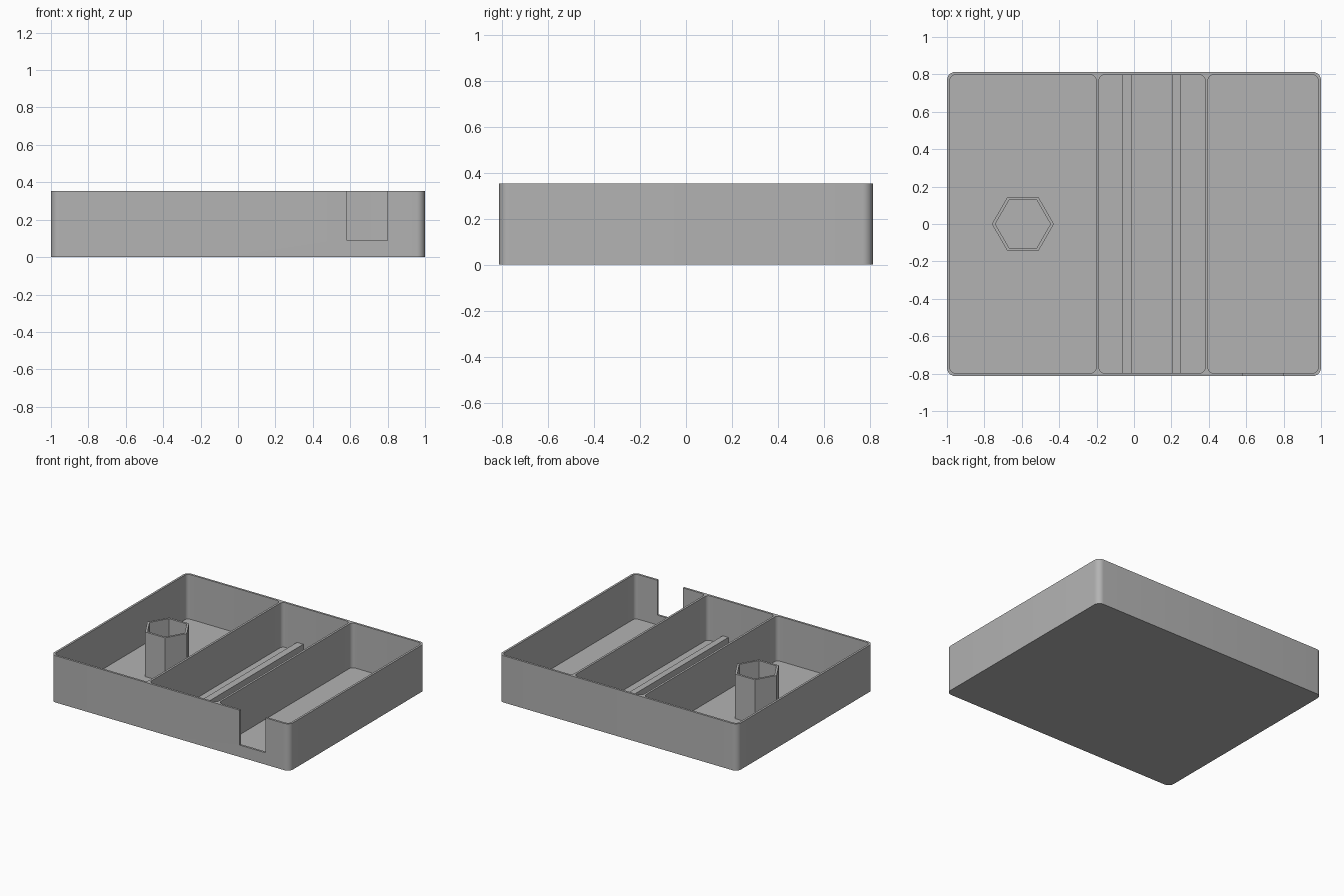
import bpy, bmesh
from math import cos, sin, pi, radians

if "Cube" in bpy.data.objects:
    bpy.data.objects.remove(bpy.data.objects["Cube"], do_unlink=True)

grey = bpy.data.materials.new("plain grey")
grey.use_nodes = True
grey.diffuse_color = (0.45, 0.45, 0.45, 1)
grey.node_tree.nodes["Principled BSDF"].inputs["Base Color"].default_value = (0.45, 0.45, 0.45, 1)

WIDTH, DEPTH, HEIGHT, WALL = 1.0, 0.813, 0.354, 0.016   # half width, half depth
INNER = DEPTH - WALL
FLOOR = WALL


def rounded_outline(x0, x1, y0, y1, r, steps=8):
    """Counter-clockwise outline; r = 0 gives square corners."""
    corners = ((x1 - r, y1 - r), (x0 + r, y1 - r), (x0 + r, y0 + r), (x1 - r, y0 + r))
    if r == 0:
        return list(corners)
    points = []
    for quarter, (cx, cy) in enumerate(corners):
        for i in range(steps + 1):
            a = (quarter + i / steps) * pi / 2
            points.append((cx + r * cos(a), cy + r * sin(a)))
    return points


def hexagon(cx, r):
    return [(cx + r * cos(i * pi / 3), r * sin(i * pi / 3)) for i in range(6)]


def new_object(name, bm):
    bmesh.ops.recalc_face_normals(bm, faces=bm.faces)
    mesh = bpy.data.meshes.new(name)
    bm.to_mesh(mesh)
    bm.free()
    mesh.materials.append(grey)
    obj = bpy.data.objects.new(name, mesh)
    bpy.context.collection.objects.link(obj)
    return obj


def prism(name, outline, z0, z1):
    bm = bmesh.new()
    base = bm.faces.new([bm.verts.new((x, y, z0)) for x, y in outline])
    top = bmesh.ops.extrude_face_region(bm, geom=[base], use_keep_orig=True)["geom"]
    bmesh.ops.translate(bm, vec=(0, 0, z1 - z0),
                        verts=[v for v in top if isinstance(v, bmesh.types.BMVert)])
    return new_object(name, bm)


def cut(target, cutter):
    cutter.hide_render = True
    bpy.context.view_layer.objects.active = target
    mod = target.modifiers.new("cut", 'BOOLEAN')
    mod.operation, mod.solver, mod.object = 'DIFFERENCE', 'EXACT', cutter
    bpy.ops.object.modifier_apply(modifier=mod.name)
    bpy.data.objects.remove(cutter, do_unlink=True)


# Tray: rounded block with three compartments hollowed out
tray = prism("tray", rounded_outline(-WIDTH, WIDTH, -DEPTH, DEPTH, 0.045), 0, HEIGHT)
for x0, x1 in ((-0.984, -0.203), (-0.187, 0.38), (0.396, 0.984)):
    cut(tray, prism("compartment_cutter", rounded_outline(x0, x1, -INNER, INNER, 0.029),
                    FLOOR, HEIGHT + 0.1))

# Notch in the front wall
cut(tray, prism("notch_cutter", rounded_outline(0.583, 0.798, -DEPTH - 0.1, -INNER + 0.01, 0),
                0.09, HEIGHT + 0.1))

bpy.ops.object.select_all(action='DESELECT')
tray.select_set(True)
bpy.context.view_layer.objects.active = tray
bpy.ops.object.shade_smooth_by_angle(angle=radians(30))

# Two low rails along the middle compartment
for name, x0, x1 in (("right_rail", -0.064, -0.011), ("left_rail", 0.203, 0.251)):
    prism(name, rounded_outline(x0, x1, -INNER, INNER, 0), FLOOR - 0.005, 0.08)

# Hollow hexagonal post, open down to the floor
bm = bmesh.new()
rings = [[bm.verts.new((x, y, z)) for x, y in hexagon(-0.594, r)]
         for r, z in ((0.166, FLOOR), (0.166, HEIGHT), (0.1475, HEIGHT), (0.1475, FLOOR))]
for k in range(4):
    a, b = rings[k], rings[(k + 1) % 4]
    for i in range(6):
        j = (i + 1) % 6
        bm.faces.new((a[i], a[j], b[j], b[i]))
new_object("hexagonal_post", bm)
